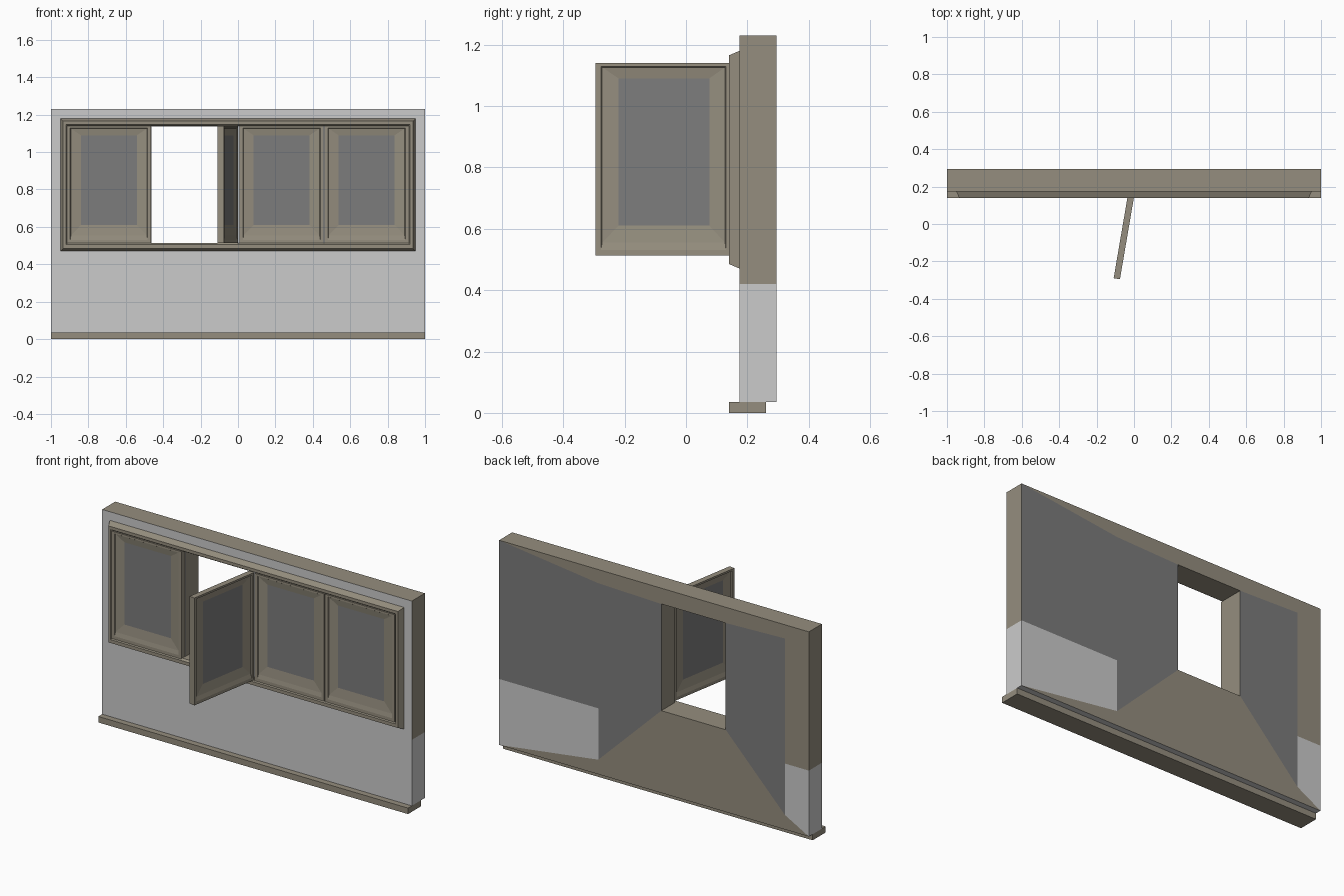
import bpy, bmesh, math
from mathutils import Matrix

if "Cube" in bpy.data.objects:
    bpy.data.objects.remove(bpy.data.objects["Cube"])


def material(name, rgb):
    m = bpy.data.materials.new(name)
    m.diffuse_color = (*rgb, 1)
    m.use_nodes = True
    m.node_tree.nodes["Principled BSDF"].inputs["Base Color"].default_value = m.diffuse_color
    return m


BROWN = material("brown_wood", (0.30, 0.27, 0.21))
DARK = material("dark_pane", (0.20, 0.20, 0.20))
GREY = material("grey_plaster", (0.8, 0.8, 0.8))
MATS = [BROWN, DARK, GREY]
B, D, G = 0, 1, 2


def finish(name, bm):
    bmesh.ops.recalc_face_normals(bm, faces=bm.faces)
    me = bpy.data.meshes.new(name)
    bm.to_mesh(me)
    bm.free()
    for m in MATS:
        me.materials.append(m)
    ob = bpy.data.objects.new(name, me)
    bpy.context.collection.objects.link(ob)
    return ob


def ring_loft(name, rings, cap=None, closed=False):
    """Join rectangles (x0, x1, z0, z1, y) in sequence."""
    bm = bmesh.new()
    loops = [[bm.verts.new(p) for p in
              ((a, y, c), (b, y, c), (b, y, d), (a, y, d))]
             for a, b, c, d, y in rings]
    pairs = list(zip(loops, loops[1:]))
    if closed:
        pairs.append((loops[-1], loops[0]))
    for r, s in pairs:
        for i in range(4):
            j = (i + 1) % 4
            bm.faces.new((r[i], r[j], s[j], s[i]))
    if cap is not None:
        for r in (loops[0], loops[-1]):
            bm.faces.new(r).material_index = cap
    return finish(name, bm)


# wall with window opening; back is divided into coloured fields
YF, YB = 0.175, 0.295
pts = {"A": (1, .035), "E": (1, .42), "B": (1, 1.23),
       "C": (-1, 1.23), "F": (-1, .42), "D": (-1, .035),
       "a": (.36, .12), "e": (.36, .42), "b": (.36, 1.15),
       "c": (-.845, 1.15), "f": (-.845, .42), "d": (-.845, .12),
       "p": (-.047, .515), "q": (-.047, 1.138),
       "r": (-.463, 1.138), "s": (-.463, .515)}
bm = bmesh.new()
back = {k: bm.verts.new((x, YB, z)) for k, (x, z) in pts.items()}
front = {k: bm.verts.new((pts[k][0], YF, pts[k][1])) for k in "AEBCFDpqrs"}
for names, mat in (("EBbqpae", D), ("AEea", G), ("BbqrcC", B),
                   ("rcfds", D), ("cCFf", B), ("fFDd", G), ("DdspaA", B)):
    bm.faces.new([back[k] for k in names]).material_index = mat
for names in ("AEBqp", "BCrq", "CFDsr", "DAps"):
    bm.faces.new([front[k] for k in names]).material_index = G
for names, mat in (("AE", G), ("EB", B), ("BC", B), ("CF", B), ("FD", G),
                   ("DA", G), ("pq", B), ("qr", B), ("rs", B), ("sp", B)):
    u, v = names
    bm.faces.new((front[u], front[v], back[v], back[u])).material_index = mat
finish("wall", bm)

# floor rail under the wall
ring_loft("base_rail", [(-1, 1, 0, .035, .14), (-1, 1, 0, .035, .26)], cap=B)

# bevelled surround around the row of windows
ring_loft("window_surround", [
    (-.95, .95, .47, 1.18, YF), (-.935, .935, .485, 1.165, .14),
    (-.92, .92, .505, 1.147, .14), (-.91, .91, .515, 1.14, .15),
    (-.91, .91, .515, 1.14, YF)], closed=True)

# shutter sash: same moulded recess and pane on both sides
Z0, Z1, W = .513, 1.14, .45


def sash(name):
    def ring(side, top, bottom, y):
        return (side, W - side, Z0 + bottom, Z1 - top, y)
    half = [ring(.075, .05, .097, -.006), ring(.022, .014, .042, -.012),
            ring(.018, .011, .018, -.017), ring(0, 0, 0, -.017)]
    other = [(a, b, c, d, -y) for a, b, c, d, y in reversed(half)]
    return ring_loft(name, half + other, cap=D)


for i, x in enumerate((-.915, .008, .463)):
    sash("closed_sash_%d" % (i + 1)).location = (x, .158, 0)

# open sash swung outward about its right edge
door = sash("open_sash")
door.matrix_world = (Matrix.Translation((-.017, .146, 0))
                     @ Matrix.Rotation(math.radians(80.3), 4, 'Z')
                     @ Matrix.Translation((-W + .005, 0, 0)))
